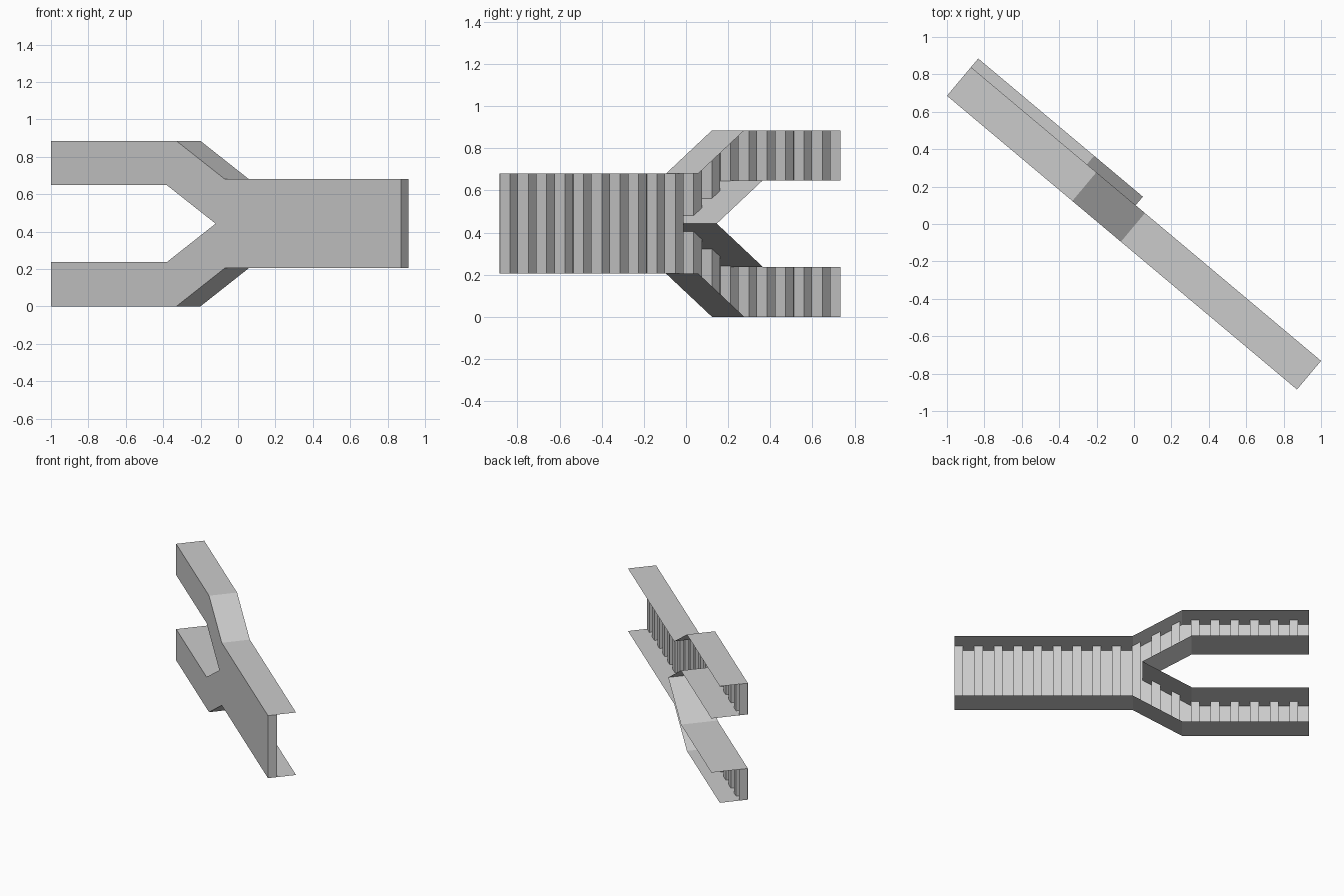
import bpy, bmesh
from math import radians
from mathutils import Matrix

cube = bpy.data.objects.get("Cube")
if cube:
    bpy.data.objects.remove(cube, do_unlink=True)

# Main dimensions: u runs along the panel, depth runs back from its front sheet
LENGTH, MID = 2.443, 0.4425
CROTCH = 1.149
RIB_W, RIB_D, RIB_COUNT = 0.06, 0.064, 18
PITCH = LENGTH / RIB_COUNT
OUTER = [(0, 0.885), (0.875, 0.885), (1.214, 0.68), (LENGTH, 0.68)]
INNER = [(0, 0.648), (0.809, 0.648), (CROTCH, MID)]
PLACE = Matrix.Translation((-1, 0.6855, 0)) @ Matrix.Rotation(radians(-40), 4, 'Z')

grey = bpy.data.materials.new("plain_grey")
grey.use_nodes = True
grey.diffuse_color = (0.6, 0.6, 0.6, 1)
grey.node_tree.nodes["Principled BSDF"].inputs["Base Color"].default_value = grey.diffuse_color


def flip(points):
    """Mirror profile points about the middle height."""
    return [(u, 2 * MID - z) for u, z in points]


def height(profile, u):
    """Height of a profile at u."""
    for (u0, z0), (u1, z1) in zip(profile, profile[1:]):
        if u <= u1:
            return z0 + (z1 - z0) * max(0, u - u0) / (u1 - u0)
    return profile[-1][1]


def finish(name, bm):
    mesh = bpy.data.meshes.new(name)
    bm.to_mesh(mesh)
    bm.free()
    mesh.materials.append(grey)
    obj = bpy.data.objects.new(name, mesh)
    obj.matrix_world = PLACE
    bpy.context.collection.objects.link(obj)


def prism(bm, points, start, end):
    """Solid with the given outline between two depths."""
    face = bm.faces.new([bm.verts.new((u, start, z)) for u, z in points])
    ext = bmesh.ops.extrude_face_region(bm, geom=[face], use_keep_orig=True)
    moved = [v for v in ext["geom"] if isinstance(v, bmesh.types.BMVert)]
    bmesh.ops.translate(bm, verts=moved, vec=(0, end - start, 0))


def flange(name, points, depth, up):
    """Thin sheet running back from a profile edge."""
    bm = bmesh.new()
    front = [bm.verts.new((u, 0, z)) for u, z in points]
    back = [bm.verts.new((u, depth, z)) for u, z in points]
    for i in range(len(points) - 1):
        quad = [front[i], front[i + 1], back[i + 1], back[i]]
        bm.faces.new(quad if up else quad[::-1])
    finish(name, bm)


# Forked front sheet, one clean outline
bm = bmesh.new()
outline = flip(OUTER) + OUTER[::-1] + INNER + flip(INNER[:-1])[::-1]
bm.faces.new([bm.verts.new((u, 0, z)) for u, z in outline])
finish("front_panel", bm)

# Flanges along the outer edges and the deeper ones inside the fork
flange("top_flange", OUTER, 0.2, True)
flange("bottom_flange", flip(OUTER), 0.2, False)
flange("upper_fork_flange", INNER, 0.26, False)
flange("lower_fork_flange", flip(INNER), 0.26, True)

# Upright ribs on the back, trimmed to the fork outline
bm = bmesh.new()
corners = [u for u, z in OUTER + INNER]
spans = [(LENGTH - i * PITCH - RIB_W, LENGTH - i * PITCH) for i in range(RIB_COUNT)]
spans.append((0, 0.002))  # end cap of the arms
for start, end in spans:
    stops = [start] + sorted(u for u in corners if start < u < end) + [end]
    top = [(u, height(OUTER, u)) for u in stops]
    if start >= CROTCH:
        prism(bm, flip(top) + top[::-1], 0.001, RIB_D)
    else:
        low = [(u, height(INNER, u)) for u in stops]
        half = low + top[::-1]
        if low[-1][1] == low[-2][1] == MID:
            half.remove(low[-1])
            half.insert(len(low) - 1, low[-1])
        prism(bm, half, 0.001, RIB_D)
        prism(bm, flip(half), 0.001, RIB_D)
bmesh.ops.recalc_face_normals(bm, faces=bm.faces)
finish("back_ribs", bm)
